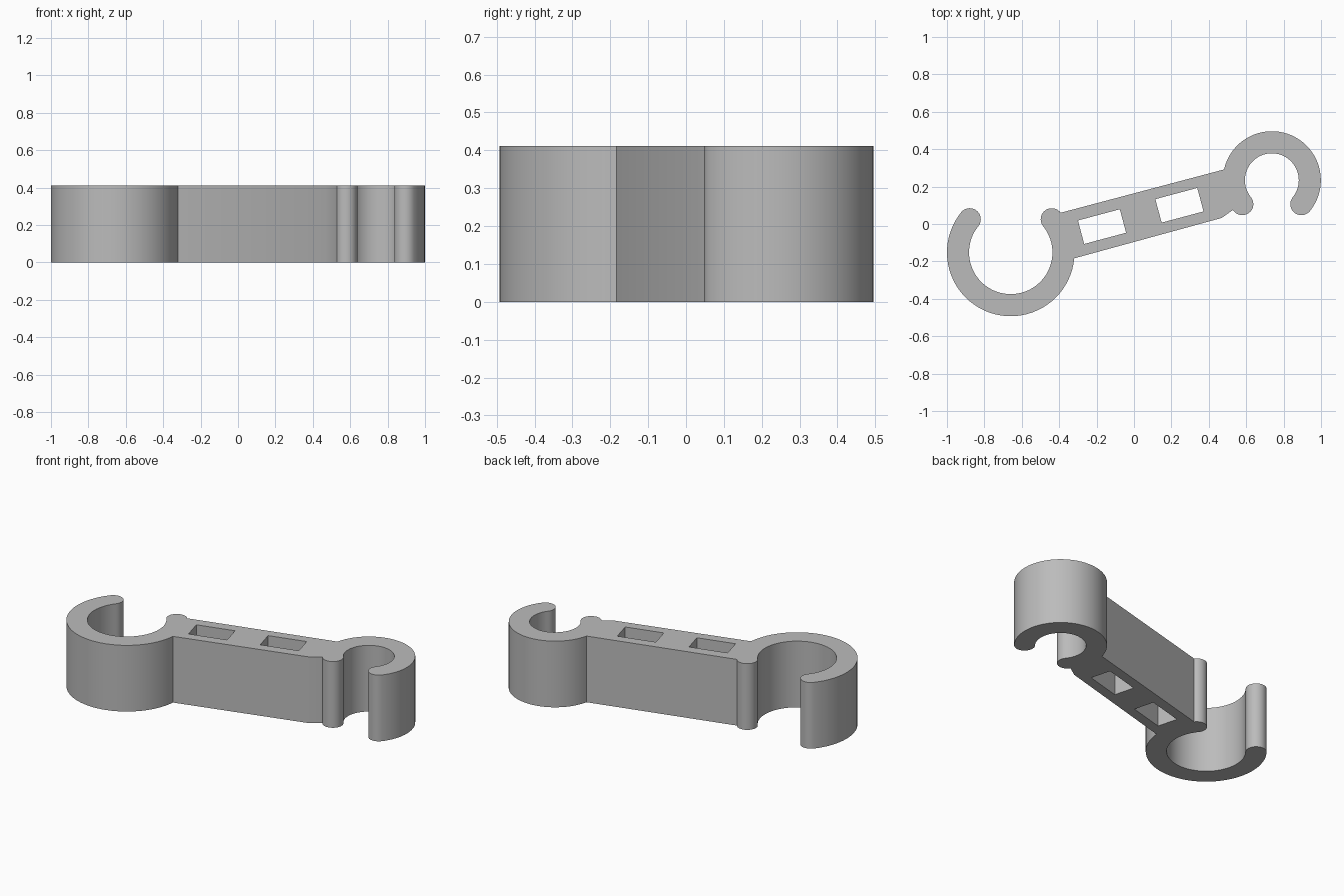
import bpy, bmesh
from math import radians, cos, sin
from mathutils import Vector, Matrix

cube = bpy.data.objects.get("Cube")
if cube:
    bpy.data.objects.remove(cube, do_unlink=True)

HEIGHT = 0.412
GAP = 39          # angle from the x axis to each rounded jaw tip
TILT = 15         # slope of the connecting bar

gray = bpy.data.materials.new("plain gray")
gray.use_nodes = True
color = (0.5, 0.5, 0.5, 1)
gray.diffuse_color = color
gray.node_tree.nodes["Principled BSDF"].inputs["Base Color"].default_value = color


def polar(center, radius, angle):
    a = radians(angle)
    return center + Vector((cos(a), sin(a))) * radius


def arc(center, radius, start, end, step=5):
    n = max(2, round(abs(end - start) / step))
    return [polar(center, radius, start + (end - start) * i / n) for i in range(n + 1)]


def tip(center, inner, outer, at, start, end):
    """Rounded end of a jaw, centred on the middle of the ring wall."""
    return arc(polar(center, (inner + outer) / 2, at), (outer - inner) / 2, start, end, 12)


def window(x, y):
    """Slanted rectangular opening in the bar."""
    turn = Matrix.Rotation(radians(TILT), 2)
    w, d = 0.116, 0.065
    return [Vector((x, y)) + turn @ Vector(c) for c in ((-w, -d), (w, -d), (w, d), (-w, d))]


# Large clip opens to the back, small clip opens to the front
big, big_in, big_out = Vector((-0.659, -0.152)), 0.223, 0.341
small, small_in, small_out = Vector((0.737, 0.234)), 0.144, 0.262

outline = (
    arc(big, big_out, 180 - GAP, 354.7)                        # large clip, outside
    + [Vector((0.468, 0.032))]                                 # bar, front side
    + tip(small, small_in, small_out, 180 + GAP, 212, 360 + GAP)
    + arc(small, small_in, 180 + GAP, -GAP)[1:]                # small clip, inside
    + tip(small, small_in, small_out, -GAP, 180 - GAP, 360 - GAP)[1:]
    + arc(small, small_out, -GAP, 167.3)[1:]                   # small clip, outside
    + tip(big, big_in, big_out, GAP, 36, 180 + GAP)            # bar, back side
    + arc(big, big_in, GAP, -180 - GAP)[1:]                    # large clip, inside
    + tip(big, big_in, big_out, 180 - GAP, -GAP, 180 - GAP)[1:-1]
)

# Fill the outline around the windows, then raise it
bm = bmesh.new()
edges = []
for loop in (outline, window(-0.171, -0.014), window(0.243, 0.1)):
    verts = [bm.verts.new((p.x, p.y, 0)) for p in loop]
    edges += [bm.edges.new((v, verts[(i + 1) % len(verts)])) for i, v in enumerate(verts)]
bmesh.ops.triangle_fill(bm, edges=edges, use_beauty=True, use_dissolve=False)
raised = bmesh.ops.extrude_face_region(bm, geom=bm.faces[:], use_keep_orig=True)
top = [g for g in raised["geom"] if isinstance(g, bmesh.types.BMVert)]
bmesh.ops.translate(bm, verts=top, vec=(0, 0, HEIGHT))
bmesh.ops.recalc_face_normals(bm, faces=bm.faces[:])

mesh = bpy.data.meshes.new("double_clip")
bm.to_mesh(mesh)
bm.free()
mesh.materials.append(gray)
clip = bpy.data.objects.new("double_clip", mesh)
bpy.context.collection.objects.link(clip)
bpy.ops.object.select_all(action="DESELECT")
clip.select_set(True)
bpy.context.view_layer.objects.active = clip
bpy.ops.object.shade_smooth_by_angle(angle=radians(30))
